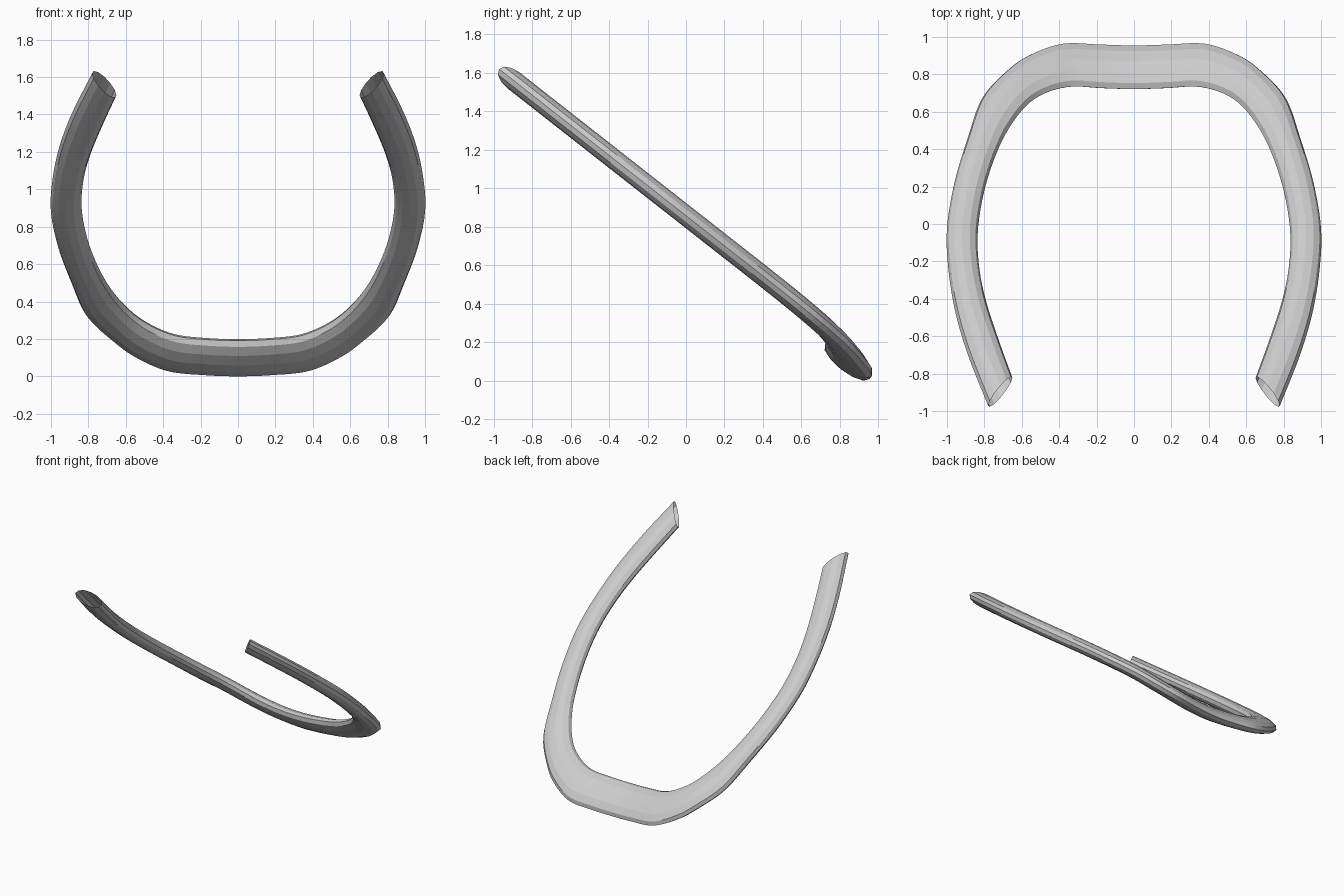
import bpy, bmesh, math
from mathutils import Vector

if "Cube" in bpy.data.objects:
    bpy.data.objects.remove(bpy.data.objects["Cube"])

# Tilted plane in which the hoop lies
TILT = math.radians(38.1)
ORIGIN = Vector((0, 0, 0.858))
AX_X = Vector((1, 0, 0))
AX_V = Vector((0, -math.cos(TILT), math.sin(TILT)))
AX_N = Vector((0, math.sin(TILT), math.cos(TILT)))
SIDES, STEPS, HALF_THICK = 12, 5, 0.052

# Right half stations: outer x, outer v, inner x, inner v, sag below the plane
HALF = [
    (0.00, -1.275, 0.00, -0.98, -0.080),
    (0.18, -1.275, 0.17, -0.98, -0.072),
    (0.38, -1.265, 0.33, -0.975, -0.052),
    (0.55, -1.175, 0.46, -0.92, -0.030),
    (0.67, -1.06, 0.57, -0.82, -0.012),
    (0.81, -0.86, 0.67, -0.65, -0.003),
    (0.89, -0.58, 0.745, -0.45, 0),
    (0.96, -0.28, 0.805, -0.20, 0),
    (1.00, 0.03, 0.836, 0.07, 0),
    (0.993, 0.30, 0.825, 0.32, 0),
    (0.955, 0.60, 0.785, 0.55, 0),
    (0.885, 0.90, 0.72, 0.80, 0),
    (0.78, 1.235, 0.65, 1.045, 0),
]
stations = [(-a, b, -c, d, e) for a, b, c, d, e in HALF[:0:-1]] + HALF


def smooth_path(pts, steps):
    """Catmull-Rom interpolation of the stations."""
    out = []
    for i in range(len(pts) - 1):
        p1, p2 = pts[i], pts[i + 1]
        p0 = pts[i - 1] if i else [2 * a - b for a, b in zip(p1, p2)]
        p3 = pts[i + 2] if i + 2 < len(pts) else [2 * b - a for a, b in zip(p1, p2)]
        for k in range(steps):
            t = k / steps
            out.append([0.5 * (2 * b + (c - a) * t + (2 * a - 5 * b + 4 * c - d) * t * t
                               + (3 * b - a - 3 * c + d) * t ** 3)
                        for a, b, c, d in zip(p0, p1, p2, p3)])
    return out + [pts[-1]]


# Bent tube: oval rings spanning outer to inner edge, open at both ends
bm = bmesh.new()
rings = []
for ox, ov, ix, iv, sag in smooth_path(stations, STEPS):
    outer = ORIGIN + AX_X * ox + AX_V * ov + AX_N * sag
    inner = ORIGIN + AX_X * ix + AX_V * iv + AX_N * sag
    mid, half = (outer + inner) / 2, (outer - inner) / 2
    rings.append([bm.verts.new(mid + half * math.cos(a) + AX_N * HALF_THICK * math.sin(a))
                  for a in (2 * math.pi * k / SIDES for k in range(SIDES))])
for r0, r1 in zip(rings, rings[1:]):
    for k in range(SIDES):
        j = (k + 1) % SIDES
        bm.faces.new((r0[k], r0[j], r1[j], r1[k]))
bmesh.ops.recalc_face_normals(bm, faces=bm.faces)

mesh = bpy.data.meshes.new("bent_tube")
bm.to_mesh(mesh)
bm.free()
tube = bpy.data.objects.new("bent_tube", mesh)
bpy.context.collection.objects.link(tube)

grey = bpy.data.materials.new("light_grey")
grey.diffuse_color = (0.6, 0.6, 0.6, 1)
grey.use_nodes = True
grey.node_tree.nodes["Principled BSDF"].inputs["Base Color"].default_value = grey.diffuse_color
mesh.materials.append(grey)
